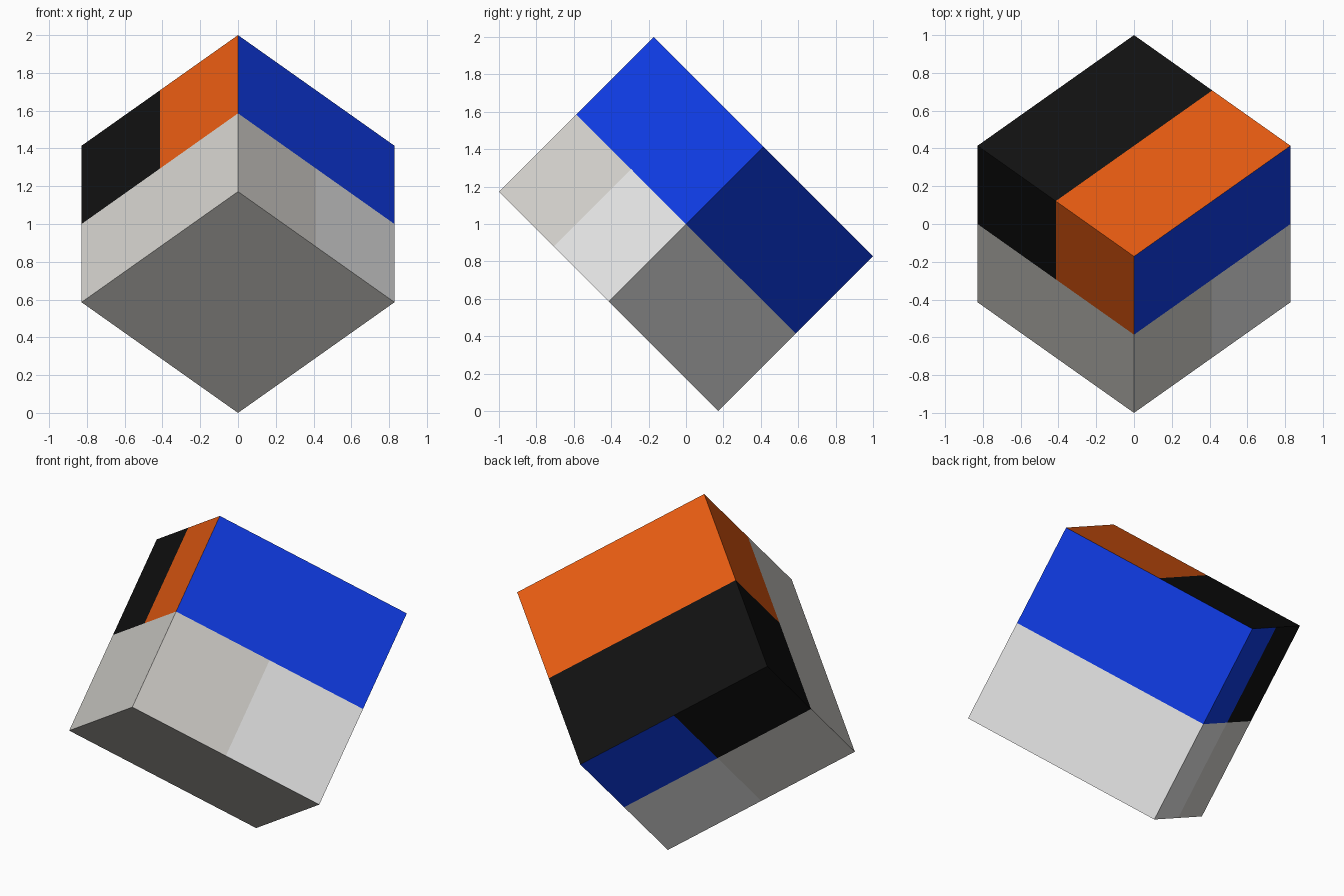
import bpy
import bmesh
from math import radians
from mathutils import Matrix

default = bpy.data.objects.get("Cube")
if default:
    bpy.data.objects.remove(default, do_unlink=True)

SIDE = 1.1716
COLOURS = {
    "blue": (0.005, 0.046, 0.81),
    "orange": (0.81, 0.107, 0.006),
    "black": (0.0055, 0.0055, 0.0055),
    "light_grey": (0.8, 0.8, 0.8),
    "warm_grey": (0.67, 0.655, 0.62),
}
NAMES = list(COLOURS)


def make_material(name, rgb):
    mat = bpy.data.materials.new(name)
    mat.use_nodes = True
    mat.diffuse_color = (*rgb, 1)
    mat.node_tree.nodes["Principled BSDF"].inputs["Base Color"].default_value = (*rgb, 1)
    return mat


def panel_colour(face):
    """Colour of one quarter panel, in the cube's own untilted axes."""
    c, n = face.calc_center_median(), face.normal
    if c.z < 0:
        # Grey base half: warm underneath and on the -x half
        return "warm_grey" if n.z < -0.5 or c.x < 0 else "light_grey"
    if n.x > 0.5 or n.y < -0.5:
        return "blue"
    if n.y > 0.5:
        return "blue" if c.x > 0 else "black"
    # Top and -x sides share the orange and black halves
    return "orange" if c.y < 0 else "black"


# Cube with every side split into quarter panels
bm = bmesh.new()
bmesh.ops.create_cube(bm, size=SIDE)
bmesh.ops.subdivide_edges(bm, edges=bm.edges[:], cuts=1, use_grid_fill=True)
bm.normal_update()
for face in bm.faces:
    face.material_index = NAMES.index(panel_colour(face))

# Tilt onto one corner edge and lift to the ground
tilt = Matrix.Rotation(radians(-45), 4, "X") @ Matrix.Rotation(radians(45), 4, "Z")
bm.transform(Matrix.Translation((0, 0, 1)) @ tilt)

mesh = bpy.data.meshes.new("panelled_cube")
bm.to_mesh(mesh)
bm.free()
for name, rgb in COLOURS.items():
    mesh.materials.append(make_material(name, rgb))
cube = bpy.data.objects.new("panelled_cube", mesh)
bpy.context.collection.objects.link(cube)
